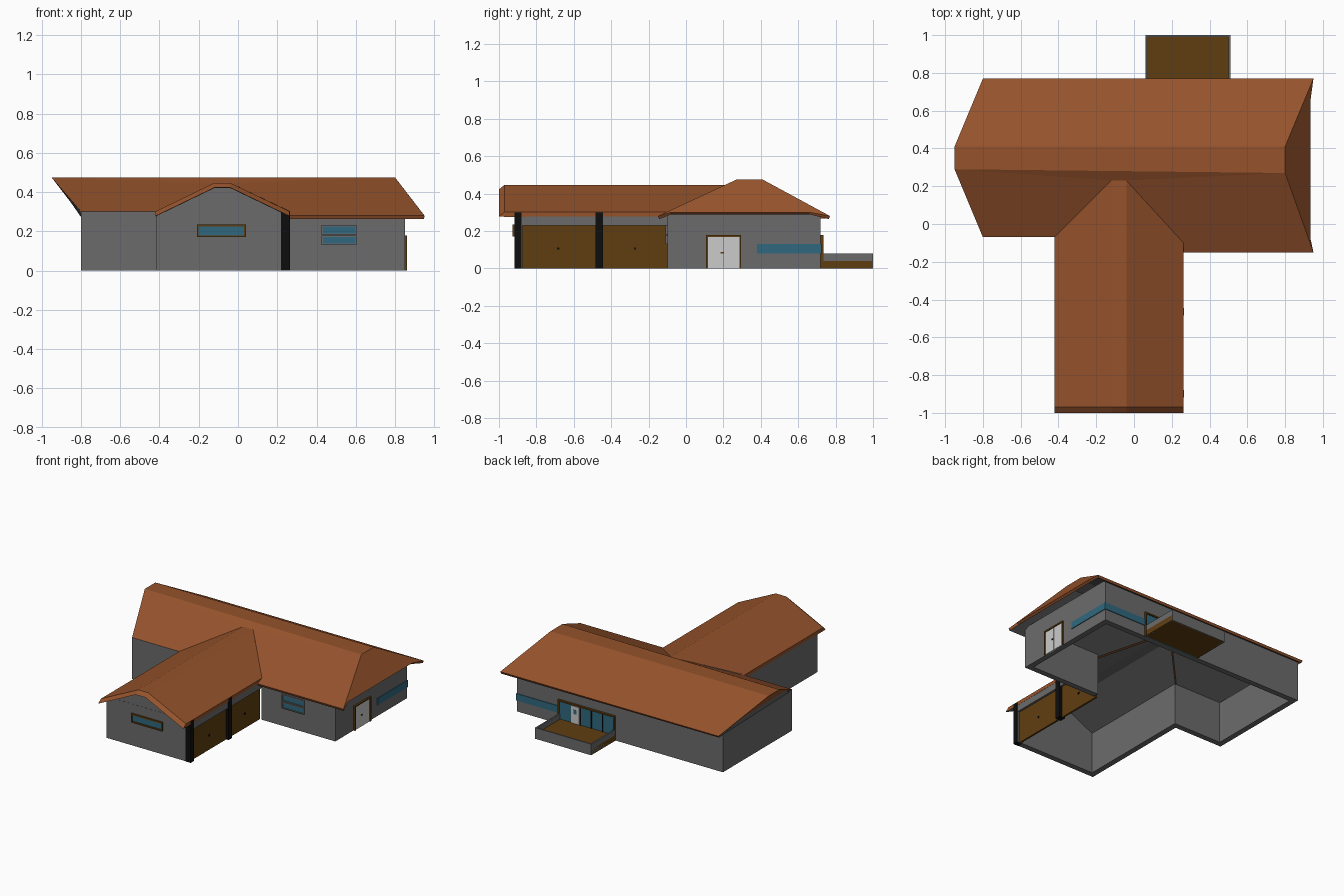
import bpy, bmesh

if "Cube" in bpy.data.objects:
    bpy.data.objects.remove(bpy.data.objects["Cube"])


def mat(name, r, g, b):
    m = bpy.data.materials.new(name)
    m.diffuse_color = (r, g, b, 1)
    m.use_nodes = True
    m.node_tree.nodes["Principled BSDF"].inputs["Base Color"].default_value = m.diffuse_color
    return m


ROOF = mat("roof_tile", 0.30, 0.085, 0.025)
GREY = mat("wall_grey", 0.15, 0.148, 0.152)
WOOD = mat("wood", 0.115, 0.048, 0.005)
GLASS = mat("glass", 0.03, 0.14, 0.21)
WHITE = mat("white_paint", 0.6, 0.6, 0.6)
BLACK = mat("black_paint", 0.004, 0.004, 0.004)


def mesh(name, verts, faces, *mats):
    me = bpy.data.meshes.new(name)
    me.from_pydata(verts, [], faces)
    for m in mats:
        me.materials.append(m)
    ob = bpy.data.objects.new(name, me)
    bpy.context.collection.objects.link(ob)
    return ob


def box(name, x0, x1, y0, y1, z0, z1, m):
    bm = bmesh.new()
    bmesh.ops.create_cube(bm, size=1)
    for v in bm.verts:
        v.co = ((x0, x1)[v.co.x > 0], (y0, y1)[v.co.y > 0], (z0, z1)[v.co.z > 0])
    ob = mesh(name, [], [], m)
    bm.to_mesh(ob.data)
    bm.free()
    return ob


def solidify(ob, t, even=False):
    s = ob.modifiers.new("thickness", 'SOLIDIFY')
    s.thickness, s.offset, s.use_even_offset = t, -1, even
    return s


def frame(name, axis, a0, a1, z0, z1, d0, d1, m, w=0.01, sill=True):
    """Rectangular frame in a wall along x or y; d0..d1 is its depth."""
    bars = [(a0, a0 + w, z0, z1), (a1 - w, a1, z0, z1), (a0 + w, a1 - w, z1 - w, z1)]
    if sill:
        bars.append((a0 + w, a1 - w, z0, z0 + w))
    for i, (p, q, r, s) in enumerate(bars):
        c = (p, q, d0, d1) if axis == 'x' else (d0, d1, p, q)
        box(f"{name}_{i}", *c, r, s, m)


# T-shaped walls, open along the garage doors
path = [(.26, -.10), (.85, -.10), (.85, .72), (-.80, .72), (-.80, -.07),
        (-.415, -.07), (-.415, -.915), (.26, -.915)]
n = len(path)
walls = mesh("walls", [(x, y, z) for z in (0, .30) for x, y in path],
             [(i, i + 1, n + i + 1, n + i) for i in range(n - 1)], GREY)
solidify(walls, .04, True)

# Gable panel above the front wall
gable = [(-.41, .28), (.255, .28), (-.04, .425), (-.12, .425)]
mesh("gable_panel", [(x, y, z) for y in (-.914, -.875) for x, z in gable],
     [(0, 1, 2, 3), (7, 6, 5, 4)] +
     [(i, i + 4, (i + 1) % 4 + 4, (i + 1) % 4) for i in range(4)], GREY)

# Main roof shell with a notch for the wing
P = dict(A=(-.95, .29, .475), B=(-.95, .41, .475), C=(.80, .41, .475), D=(.80, .27, .475),
         E=(-.80, .77, .28), F=(.95, .77, .28), G=(.95, -.15, .28), H=(.262, -.15, .28),
         I=(.262, -.10, .303), J=(-.04, .23, .447), K=(-.12, .23, .447),
         L=(-.42, -.07, .30), M=(-.80, -.07, .30), P=(.935, -.08, .30), Q=(.935, .66, .30))
keys = list(P)
main = mesh("main_roof", list(P.values()),
            [[keys.index(k) for k in f] for f in
             ("ADCB", "BCFE", "DGPQFC", "AMLK", "AKJD", "DJIHG", "ABEM")], ROOF, GREY)
s = solidify(main, .018)
s.material_offset = 1

# Wing roof with bevelled front edge
prof = [(-.42, .302), (-.12, .447), (-.04, .447), (.262, .302)]
back = [-.07, .23, .23, -.10]
rows = [(back, 0), ([-.97] * 4, 0), ([-1.0] * 4, -.024), ([-.97] * 4, -.026), (back, -.024)]
faces = [(4 * r + 4 + i, 4 * r + 5 + i, 4 * r + 1 + i, 4 * r + i)
         for r in range(4) for i in range(3)]
faces += [(0, 16, 12, 4), (4, 12, 8), (3, 7, 15, 19), (7, 11, 15)]
wing = mesh("wing_roof", [(x, ys[i], z + dz) for ys, dz in rows
                          for i, (x, z) in enumerate(prof)], faces, ROOF, GREY)
for p in wing.data.polygons[6:12]:
    p.material_index = 1

# Garage side: header, posts, doors with handles
box("garage_header", .225, .26, -.88, -.10, .23, .30, GREY)
for y0, y1 in ((-.918, -.88), (-.485, -.445)):
    box("garage_post", .22, .264, y0, y1, 0, .30, BLACK)
for y0, y1 in ((-.88, -.485), (-.445, -.10)):
    box("garage_door", .232, .245, y0, y1, 0, .23, WOOD)
    box("garage_handle", .245, .25, (y0 + y1) / 2 - .006, (y0 + y1) / 2 + .006, .10, .112, BLACK)

# Front windows
frame("wing_window_frame", 'x', -.21, .04, .17, .235, -.927, -.91, WOOD)
box("wing_window_glass", -.20, .03, -.92, -.91, .18, .225, GLASS)
for z0, z1 in ((.13, .178), (.182, .232)):
    frame("small_window_frame", 'x', .425, .605, z0, z1, -.11, -.095, GREY, .007)
    box("small_window_glass", .432, .598, -.104, -.095, z0 + .007, z1 - .007, GLASS)

# Entrance double door on the right
frame("entrance_frame", 'y', .108, .295, 0, .178, .845, .862, WOOD, .01, False)
for y0, y1 in ((.118, .200), (.203, .285)):
    box("entrance_leaf", .845, .856, y0, y1, 0, .168, WHITE)
box("entrance_handle", .856, .862, .185, .20, .08, .087, WOOD)

# Strip window wrapping the back right corner
box("strip_window_side", .84, .855, .38, .725, .08, .13, GLASS)
box("strip_window_back", .515, .855, .71, .725, .08, .13, GLASS)

# Terrace door wall
frame("terrace_frame", 'x', .06, .515, 0, .18, .715, .735, WOOD, .01, False)
box("terrace_glass", .07, .505, .715, .726, 0, .17, GLASS)
for x in (.16, .25, .335):
    box("terrace_mullion", x - .003, x + .003, .72, .73, 0, .17, BLACK)
box("terrace_door", .345, .41, .72, .731, .03, .165, WHITE)
box("terrace_door_window", .365, .39, .73, .733, .11, .14, GLASS)

# Terrace floor and low walls
box("terrace_floor", .06, .51, .72, .995, 0, .04, WOOD)
box("terrace_wall_back", .06, .51, .99, 1.0, 0, .08, GREY)
for x in (.06, .50):
    box("terrace_wall_side", x, x + .01, .72, .99, 0, .08, GREY)
